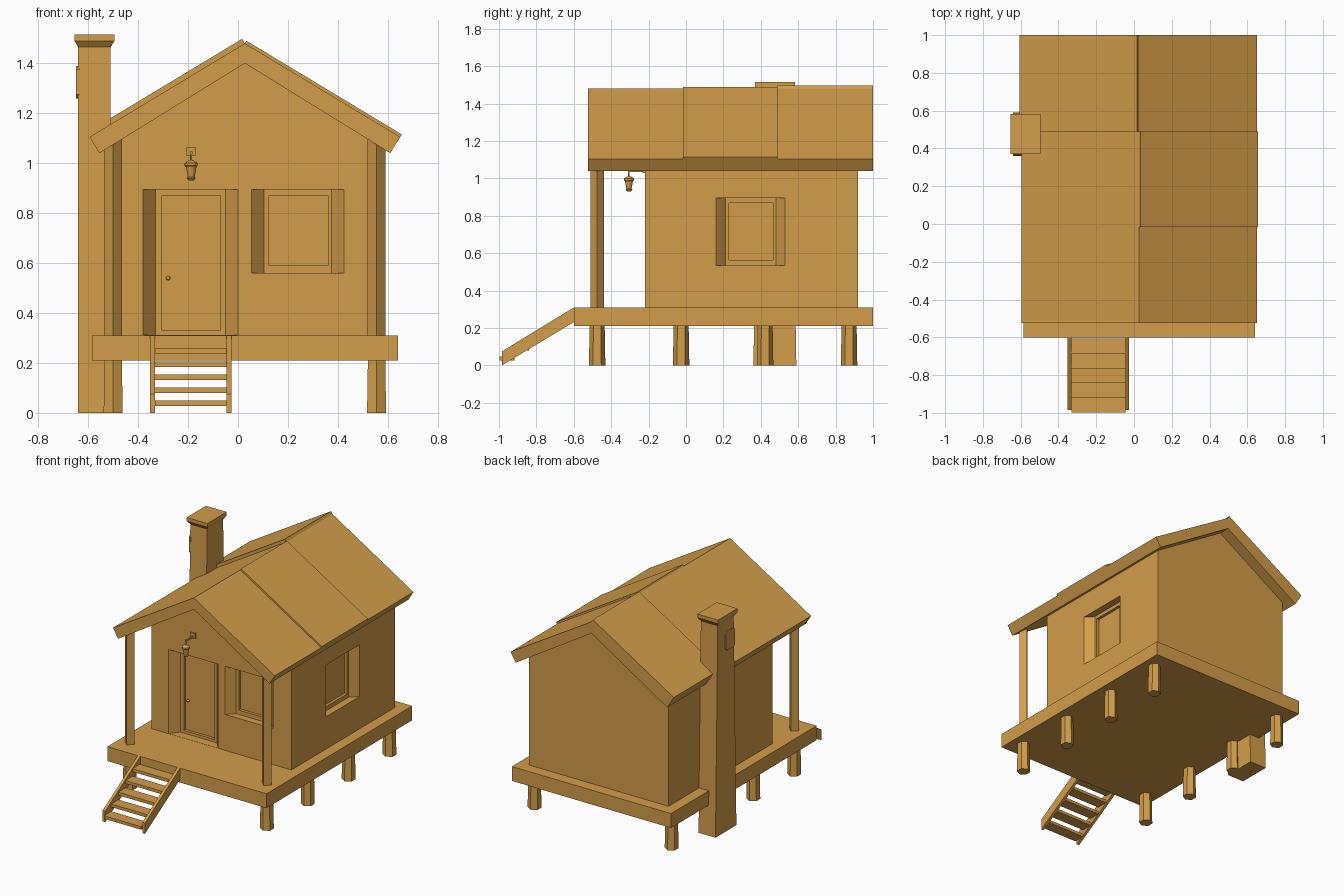
import bpy, bmesh, math
from mathutils import Vector

cube = bpy.data.objects.get("Cube")
if cube:
    bpy.data.objects.remove(cube, do_unlink=True)

wood = bpy.data.materials.new("warm wood")
wood.use_nodes = True
COLOUR = (0.65, 0.34, 0.068, 1)
wood.diffuse_color = COLOUR
wood.node_tree.nodes["Principled BSDF"].inputs["Base Color"].default_value = COLOUR


def finish(name, bm):
    bmesh.ops.recalc_face_normals(bm, faces=bm.faces)
    mesh = bpy.data.meshes.new(name)
    bm.to_mesh(mesh)
    bm.free()
    mesh.materials.append(wood)
    ob = bpy.data.objects.new(name, mesh)
    bpy.context.collection.objects.link(ob)
    return ob


def loft(name, rings):
    """Closed solid through a list of equal point rings."""
    bm = bmesh.new()
    loops = [[bm.verts.new(p) for p in ring] for ring in rings]
    n = len(loops[0])
    for a, b in zip(loops, loops[1:]):
        for i in range(n):
            bm.faces.new((a[i], a[(i + 1) % n], b[(i + 1) % n], b[i]))
    bm.faces.new(loops[0])
    bm.faces.new(loops[-1])
    return finish(name, bm)


def extrude_y(name, profile, y0, y1):
    return loft(name, [[(x, y, z) for x, z in profile] for y in (y0, y1)])


def extrude_x(name, profile, x0, x1):
    return loft(name, [[(x, y, z) for y, z in profile] for x in (x0, x1)])


def rect(x0, x1, y0, y1, z):
    return [(x0, y0, z), (x1, y0, z), (x1, y1, z), (x0, y1, z)]


def box(name, x0, x1, y0, y1, z0, z1):
    return loft(name, [rect(x0, x1, y0, y1, z) for z in (z0, z1)])


def ngon(cx, cy, z, r, n, turn=0.0):
    return [(cx + r * math.cos(turn + math.tau * i / n),
             cy + r * math.sin(turn + math.tau * i / n), z) for i in range(n)]


def cut(target, cutter):
    mod = target.modifiers.new("opening", 'BOOLEAN')
    mod.operation = 'DIFFERENCE'
    mod.solver = 'EXACT'
    mod.object = cutter
    bpy.context.view_layer.objects.active = target
    bpy.ops.object.modifier_apply(modifier=mod.name)
    bpy.data.objects.remove(cutter, do_unlink=True)


def opening(target, origin, across, inward, outer, pane, heights, pane_heights, depth):
    """Recess with splayed jambs, and a smaller pane set deeper inside it."""
    origin, across, inward = Vector(origin), Vector(across), Vector(inward)
    up = Vector((0, 0, 1))

    def ring(u0, u1, z0, z1, d):
        return [origin + across * u + up * z + inward * d
                for u, z in ((u0, z0), (u1, z0), (u1, z1), (u0, z1))]

    u0, u1 = outer
    splay = 0.05
    slope = splay / depth * 0.02
    cut(target, loft("recess_cutter", [
        ring(u0 - slope, u1 + slope, *heights, -0.02),
        ring(u0 + splay, u1 - splay, *heights, depth)]))
    cut(target, loft("pane_cutter", [
        ring(*pane, *pane_heights, depth - 0.01),
        ring(*pane, *pane_heights, depth + 0.02)]))


MID = 0.0275            # ridge line
SIDES = (-1, 1)
FRONT = -0.22           # front wall

# Deck
box("deck", -0.585, 0.64, -0.6, 1.0, 0.21, 0.31)

# House walls with gables
RIGHT = MID + 0.5375
walls = extrude_y("walls", [
    (MID - 0.5375, 0.3), (RIGHT, 0.3), (RIGHT, 1.09),
    (MID, 1.42), (MID - 0.5375, 1.09)], FRONT, 0.92)
opening(walls, (0, FRONT, 0), (1, 0, 0), (0, 1, 0),
        (-0.38, 0.0), (-0.305, -0.07), (0.311, 0.895), (0.33, 0.87), 0.06)
opening(walls, (0, FRONT, 0), (1, 0, 0), (0, 1, 0),
        (0.055, 0.425), (0.125, 0.36), (0.56, 0.895), (0.59, 0.87), 0.05)
opening(walls, (RIGHT, 0, 0), (0, 1, 0), (-1, 0, 0),
        (0.16, 0.53), (0.23, 0.465), (0.535, 0.895), (0.565, 0.87), 0.05)

# Door knob
bpy.ops.mesh.primitive_uv_sphere_add(segments=12, ring_count=8, radius=0.009,
                                     location=(-0.28, FRONT + 0.07, 0.54))
knob = bpy.context.object
knob.name = "door_knob"
knob.data.materials.append(wood)
bpy.ops.object.shade_smooth_by_angle()

# Roof: one gabled slab and two raised sheets
extrude_y("roof", [
    (MID, 1.48), (0.65, 1.105), (0.61, 1.04), (MID, 1.40),
    (2 * MID - 0.61, 1.04), (2 * MID - 0.65, 1.105)], -0.525, 1.0)


def roof_sheet(name, side, lift, y0, y1):
    dx, dz = 0.515 * lift, 0.857 * lift
    ridge, eave = (0, 1.48), (0.6225, 1.105)
    pts = [ridge, eave, (eave[0] + dx, eave[1] + dz), (ridge[0] + dx, ridge[1] + dz)]
    extrude_y(name, [(MID + side * x, z) for x, z in pts], y0, y1)


roof_sheet("right_roof_sheet", 1, 0.012, -0.015, 0.49)
roof_sheet("left_roof_sheet", -1, 0.021, 0.49, 1.0)

# Porch posts and stilts
for side in SIDES:
    x = MID + side * 0.5275
    loft("porch_post", [ngon(x, -0.475, z, 0.036, 4) for z in (0.3, 1.1)])
    for i in range(4):
        y = -0.475 + i * 0.449
        loft("stilt", [ngon(x, y, 0, 0.044, 6, math.pi / 6),
                       ngon(x, y, 0.22, 0.04, 6, math.pi / 6)])

# Chimney with flared cap
loft("chimney", [
    rect(-0.64, -0.51, 0.36, 0.59, 0),
    rect(-0.64, -0.51, 0.39, 0.565, 1.465),
    rect(-0.655, -0.495, 0.37, 0.583, 1.49),
    rect(-0.655, -0.495, 0.37, 0.583, 1.515)])
c = 0.015
extrude_x("chimney_plate", [
    (0.385 + c, 1.26), (0.485 - c, 1.26), (0.485, 1.26 + c), (0.485, 1.39 - c),
    (0.485 - c, 1.39), (0.385 + c, 1.39), (0.385, 1.39 - c), (0.385, 1.26 + c)],
    -0.648, -0.635)

# Stairs
for x in (-0.352, -0.046):
    extrude_x("stair_stringer", [(-0.6, 0.31), (-0.985, 0.075), (-0.985, 0), (-0.6, 0.232)],
              x, x + 0.02)
for i in range(5):
    y, z = -0.998 + i * 0.078, 0.028 + i * 0.052
    box("stair_tread", -0.332, -0.046, y, y + 0.08, z, z + 0.021)

# Porch lamp on a wall bracket
LX, LY = -0.1875, -0.305
box("lamp_wall_plate", LX - 0.018, LX + 0.018, FRONT - 0.012, FRONT + 0.01, 1.03, 1.065)
box("lamp_arm", LX - 0.005, LX + 0.005, LY - 0.005, FRONT, 1.035, 1.046)
lamp_profile = [(0.004, 1.04), (0.004, 1.012), (0.012, 1.01), (0.026, 1.0),
                (0.026, 0.99), (0.021, 0.985), (0.014, 0.945), (0.018, 0.94),
                (0.01, 0.931)]
loft("lamp", [ngon(LX, LY, z, r, 12) for r, z in lamp_profile])
